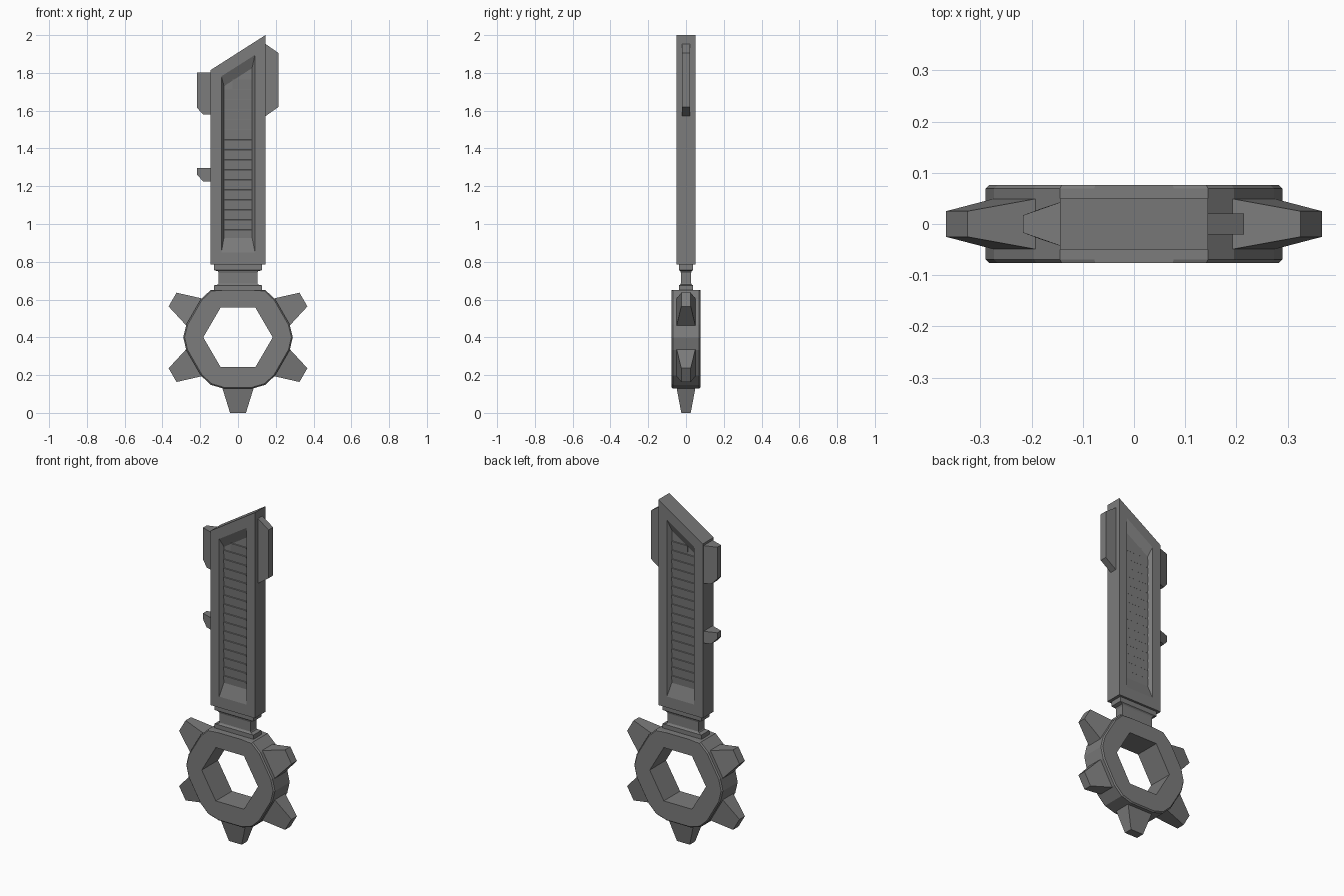
import bpy, bmesh, math
from mathutils import Matrix

if "Cube" in bpy.data.objects:
    bpy.data.objects.remove(bpy.data.objects["Cube"])

# Dark grey metal shared by every part
metal = bpy.data.materials.new("dark_grey")
metal.diffuse_color = (.2, .2, .2, 1)
metal.use_nodes = True
metal.node_tree.nodes["Principled BSDF"].inputs["Base Color"].default_value = metal.diffuse_color


def make(name, bm):
    bmesh.ops.recalc_face_normals(bm, faces=bm.faces)
    me = bpy.data.meshes.new(name)
    bm.to_mesh(me)
    bm.free()
    me.materials.append(metal)
    ob = bpy.data.objects.new(name, me)
    bpy.context.collection.objects.link(ob)
    return ob


def loop(bm, pts, y):
    return [bm.verts.new((x, y, z)) for x, z in pts]


def bridge(bm, a, b):
    n = len(a)
    for i in range(n):
        bm.faces.new((a[i], a[(i + 1) % n], b[(i + 1) % n], b[i]))


def loft(name, loops):
    """Closed solid through a list of equal-length 3D point loops."""
    bm = bmesh.new()
    rings = [[bm.verts.new(p) for p in l] for l in loops]
    for a, b in zip(rings, rings[1:]):
        bridge(bm, a, b)
    bm.faces.new(rings[0])
    bm.faces.new(rings[-1])
    return make(name, bm)


def rect(hx, hy, z):
    return [(-hx, -hy, z), (hx, -hy, z), (hx, hy, z), (-hx, hy, z)]


# Blade with a sloped recess on both faces
outer = [(-.145, .785), (.145, .785), (.145, 2.0), (-.145, 1.815)]
rim = [(-.088, .85), (.09, .85), (.09, 1.895), (-.088, 1.782)]
floor = [(-.074, .93), (.074, .93), (.074, 1.825), (-.074, 1.73)]
bm = bmesh.new()
sides = []
for s in (-1, 1):
    rings = [loop(bm, outer, s * .05), loop(bm, rim, s * .05), loop(bm, floor, s * .025)]
    bridge(bm, rings[0], rings[1])
    bridge(bm, rings[1], rings[2])
    bm.faces.new(rings[2])
    sides.append(rings[0])
bridge(bm, *sides)
make("blade", bm)

# Louvred slats on the recess floors
bm = bmesh.new()
for s in (-1, 1):
    for k in range(16):
        z = .92 + .053 * k
        prof = [(.02, z), (.0255, z), (.029, z + .049), (.02, z + .053)]
        left = -.074 if k < 15 else -.03
        ends = [[bm.verts.new((x, s * y, zz)) for y, zz in prof] for x in (left, .074)]
        bridge(bm, *ends)
        for e in ends:
            bm.faces.new(e)
make("recess_slats", bm)

# Neck with stepped collars
loft("neck", [rect(.127, .037, .645), rect(.127, .037, .675), rect(.105, .03, .68),
              rect(.102, .027, .685), rect(.102, .027, .74), rect(.107, .03, .75),
              rect(.127, .037, .756), rect(.127, .037, .79)])


# Ring: hexagon with softened corners, chamfered rims and a hexagonal hole
def ring_outline(scale):
    pts = []
    for k in range(6):
        for d, r in ((-14, .282), (0, .29), (14, .282)):
            a = math.radians(60 * k + d)
            pts.append((r * scale * math.cos(a), .4 + min(r * scale * math.sin(a), .25)))
    return pts


hole = []
for k in range(6):
    p, q, r = [(.184 * math.cos(math.radians(60 * j)), .4 + .182 * math.sin(math.radians(60 * j)))
               for j in (k - 1, k, k + 1)]
    # Three hole points per corner so the loops pair up with the outline
    hole += [tuple(b + (a - b) * .25 for a, b in zip(p, q)), q,
             tuple(b + (a - b) * .25 for a, b in zip(r, q))]
bm = bmesh.new()
order = [(hole, -.076), (ring_outline(.975), -.076), (ring_outline(1), -.069),
         (ring_outline(1), .069), (ring_outline(.975), .076), (hole, .076)]
rings = [loop(bm, p, y) for p, y in order]
for i in range(6):
    bridge(bm, rings[i], rings[(i + 1) % 6])
make("ring", bm)

# Five tapered teeth around the ring
for i, ang in enumerate((30, 150, 210, 270, 330)):
    tooth = loft(f"tooth_{i + 1}", [rect(.087, .052, .255), rect(.042, .025, .4)])
    tooth.data.transform(Matrix.Translation((0, 0, .4)) @
                         Matrix.Rotation(math.radians(90 - ang), 4, 'Y'))


# Edge lugs: profiles in x, z with half-thickness at each point
def lug(name, prof):
    loft(name, [[(x, s * h, z) for x, z, h in prof] for s in (-1, 1)])


lug("right_lug", [(.14, 1.957, .021), (.215, 1.905, .021), (.215, 1.62, .021), (.14, 1.567, .021)])


def tapered_lug(name, top, low):
    lug(name, [(-.14, top, .044), (-.217, top, .017), (-.217, low + .035, .017),
               (-.185, low, .029), (-.14, low, .044)])


tapered_lug("upper_left_lug", 1.802, 1.58)
tapered_lug("lower_left_lug", 1.296, 1.226)
